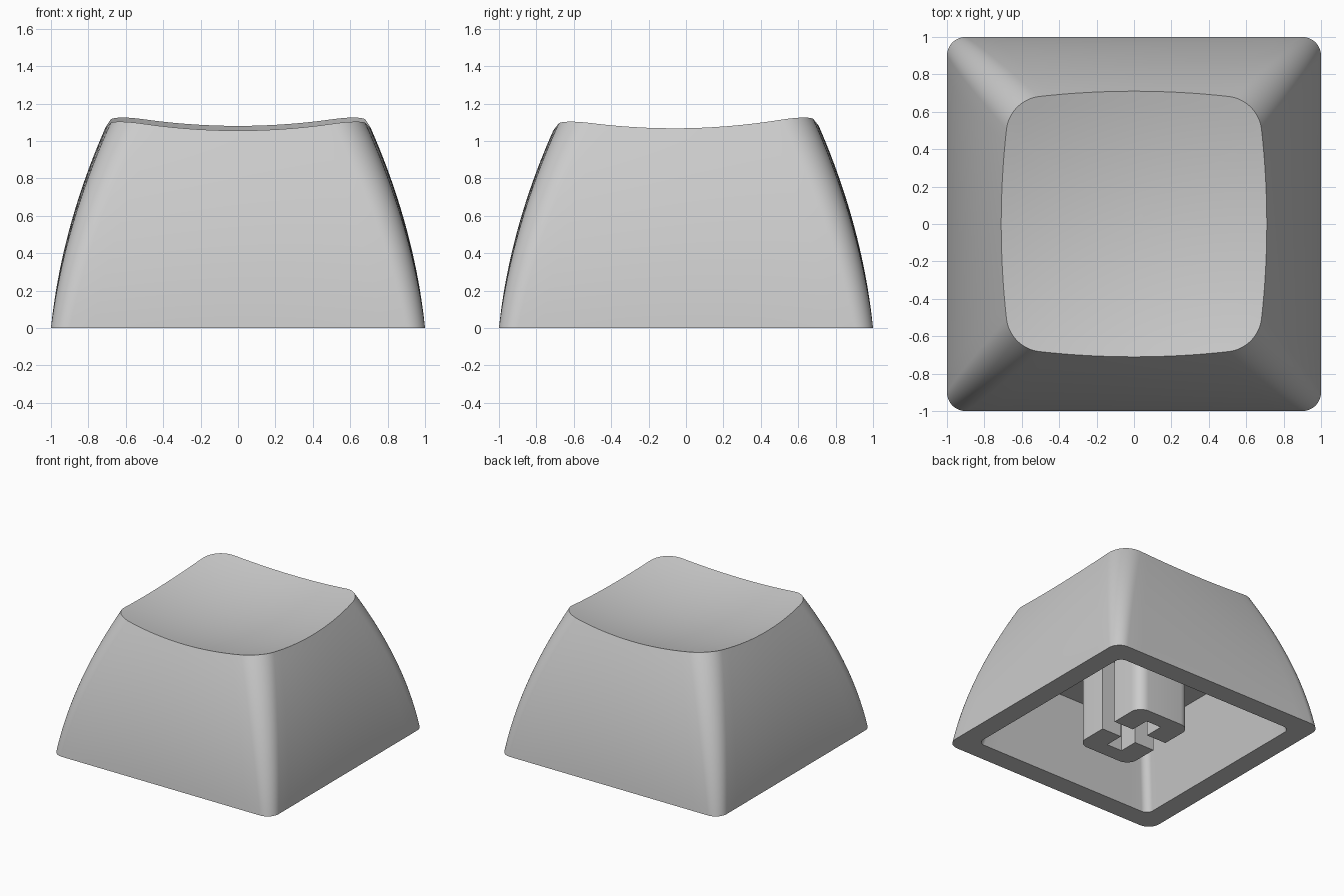
import bpy
import bmesh
import math

cube = bpy.data.objects.get("Cube")
if cube:
    bpy.data.objects.remove(cube)

# One plain grey plastic
grey = bpy.data.materials.new("grey_plastic")
grey.use_nodes = True
colour = (0.6, 0.6, 0.6, 1)
grey.diffuse_color = colour
grey.node_tree.nodes["Principled BSDF"].inputs["Base Color"].default_value = colour

CORNER_STEPS = 12
SIDE_STEPS = 14
WALL_STEPS = 20
DISH_STEPS = 12


def finish(name, bm):
    """Turn a bmesh into a smooth object with sharp edges kept."""
    bmesh.ops.recalc_face_normals(bm, faces=bm.faces)
    mesh = bpy.data.meshes.new(name)
    bm.to_mesh(mesh)
    bm.free()
    obj = bpy.data.objects.new(name, mesh)
    bpy.context.collection.objects.link(obj)
    mesh.materials.append(grey)
    bpy.ops.object.select_all(action='DESELECT')
    obj.select_set(True)
    bpy.context.view_layer.objects.active = obj
    bpy.ops.object.shade_smooth_by_angle(angle=math.radians(30))
    return obj


def outline(half, radius, bulge=0):
    """Rounded square whose sides bow outward by bulge."""
    tilt = 4 * bulge
    centre = half - bulge - radius * math.cos(tilt)
    edge_x = half - bulge
    edge_y = centre + radius * math.sin(tilt)
    quarter = []
    for i in range(SIDE_STEPS):
        u = 2 * i / SIDE_STEPS - 1
        quarter.append((edge_x + bulge * (1 - u * u), u * edge_y))
    for i in range(CORNER_STEPS):
        a = tilt + (math.pi / 2 - 2 * tilt) * i / CORNER_STEPS
        quarter.append((centre + radius * math.cos(a), centre + radius * math.sin(a)))
    points = []
    for _ in range(4):
        points += quarter
        quarter = [(-y, x) for x, y in quarter]
    return points


def dish(x, y):
    """Height of the scooped, slightly tilted top."""
    return 0.984 + (x * x + y * y) / 6 + 0.0176 * y


def wall_half(t):
    """Half width of the bowed outer wall, from base to rim."""
    return 1 - 0.29 * t + 0.18 * t * (1 - t)


# Cap shell: cavity, base edge, outer wall and dished top in one loft
CEILING = 0.62
rings = [[(x, y, CEILING) for x, y in outline(0.70, 0.06)],
         [(x, y, 0) for x, y in outline(0.833, 0.06)]]
rim = [(x, y, dish(x, y)) for x, y in outline(wall_half(1), 0.2, 0.028)]
for i in range(WALL_STEPS):
    t = i / WALL_STEPS
    section = outline(wall_half(t), 0.1 + 0.1 * t, 0.028 * t)
    rings.append([(x, y, t * r[2]) for (x, y), r in zip(section, rim)])
for i in range(DISH_STEPS):
    s = 1 - i / DISH_STEPS
    rings.append([(x * s, y * s, dish(x * s, y * s)) for x, y, _ in rim])

bm = bmesh.new()
loops = [[bm.verts.new(p) for p in ring] for ring in rings]
count = len(rim)
for low, high in zip(loops, loops[1:]):
    for i in range(count):
        j = (i + 1) % count
        bm.faces.new((low[i], low[j], high[j], high[i]))
bm.faces.new(loops[0])
middle = bm.verts.new((0, 0, dish(0, 0)))
for i in range(count):
    bm.faces.new((loops[-1][i], loops[-1][(i + 1) % count], middle))
finish("cap_shell", bm)

# Mounting stem: a C-shaped half, mirrored to leave a cross-shaped slot
A, B, R, SLOT, SLOT_END = 0.25, 0.36, 0.09, 0.07, 0.23
profile = [(SLOT, SLOT_END), (SLOT, SLOT), (A, SLOT)]
for side in (1, -1):
    arc = [(side * (A - R + R * math.cos(a)), B - R + R * math.sin(a))
           for a in (math.pi / 2 * k / 8 for k in range(9))]
    profile += arc if side > 0 else arc[::-1]
profile += [(-A, SLOT), (-SLOT, SLOT), (-SLOT, SLOT_END)]

bm = bmesh.new()
base = bm.faces.new([bm.verts.new((x, y, 0)) for x, y in profile])
top = bmesh.ops.extrude_face_region(bm, geom=[base])["geom"]
bmesh.ops.translate(bm, vec=(0, 0, CEILING + 0.01),
                    verts=[v for v in top if isinstance(v, bmesh.types.BMVert)])
stem = finish("mounting_stem", bm)
mirror = stem.modifiers.new("other_half", 'MIRROR')
mirror.use_axis = (False, True, False)
